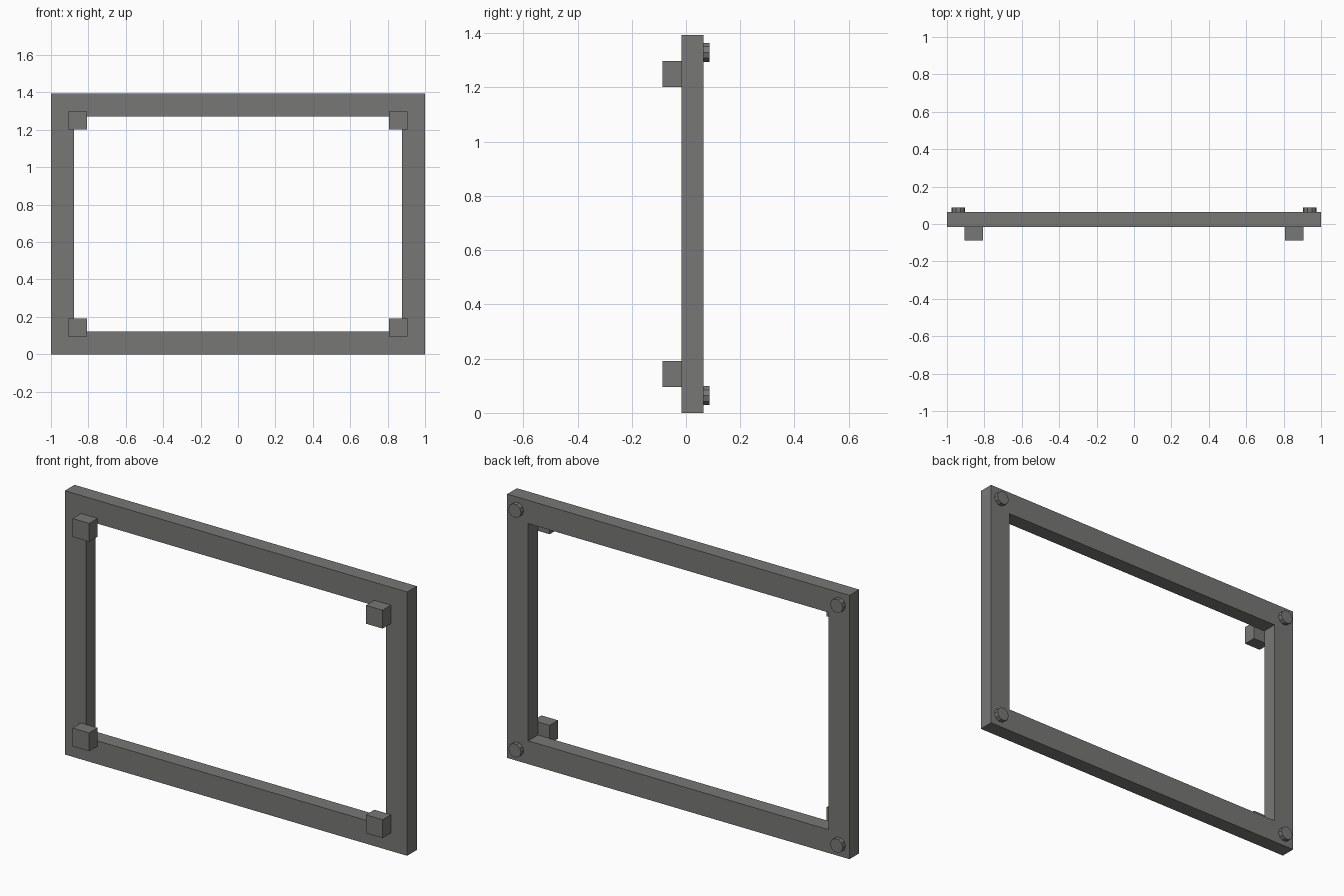
import bpy, bmesh, math
from mathutils import Matrix

if "Cube" in bpy.data.objects:
    bpy.data.objects.remove(bpy.data.objects["Cube"])

metal = bpy.data.materials.new("dark grey metal")
metal.diffuse_color = (0.187, 0.187, 0.181, 1)
metal.use_nodes = True
metal.node_tree.nodes["Principled BSDF"].inputs["Base Color"].default_value = metal.diffuse_color

W, H, RIM = 1.0, 1.393, 0.123        # half width, height, border width
FRONT, BACK = -0.017, 0.064          # frame depth range


def finish(name, bm):
    bmesh.ops.recalc_face_normals(bm, faces=bm.faces)
    mesh = bpy.data.meshes.new(name)
    bm.to_mesh(mesh)
    bm.free()
    mesh.materials.append(metal)
    obj = bpy.data.objects.new(name, mesh)
    bpy.context.collection.objects.link(obj)
    return obj


def corners(dx, dz):
    """The four mirrored corner positions, with labels."""
    for side, x in (("left", -dx), ("right", dx)):
        for level, z in (("lower", H / 2 - dz), ("upper", H / 2 + dz)):
            yield f"{level}_{side}", x, z


# Rectangular frame: four rectangular rings bridged into a mitred tube
bm = bmesh.new()
rings = []
for inset, y in ((0, FRONT), (RIM, FRONT), (RIM, BACK), (0, BACK)):
    rings.append([bm.verts.new((sx * (W - inset), y, H / 2 + sz * (H / 2 - inset)))
                  for sx, sz in ((-1, -1), (1, -1), (1, 1), (-1, 1))])
for i in range(4):
    a, b = rings[i], rings[(i + 1) % 4]
    for j in range(4):
        k = (j + 1) % 4
        bm.faces.new((a[j], a[k], b[k], b[j]))
finish("frame", bm)

# Square blocks on the front at the inner corners
for label, x, z in corners(0.857, 0.553):
    bm = bmesh.new()
    y0, y1 = -0.087, FRONT
    bmesh.ops.create_cube(bm, size=1, matrix=Matrix.Translation((x, (y0 + y1) / 2, z))
                          @ Matrix.Diagonal((0.097, y1 - y0, 0.097, 1)))
    finish(f"{label}_block", bm)

# Ten-sided bolt heads on the back at the outer corners
for label, x, z in corners(0.94, 0.633):
    bm = bmesh.new()
    y0, y1 = BACK - 0.002, 0.087
    bmesh.ops.create_cone(bm, cap_ends=True, segments=10, radius1=0.037, radius2=0.037,
                          depth=y1 - y0,
                          matrix=Matrix.Translation((x, (y0 + y1) / 2, z))
                          @ Matrix.Rotation(math.pi / 2, 4, 'X')
                          @ Matrix.Rotation(math.pi / 2, 4, 'Z'))
    finish(f"{label}_bolt", bm)
